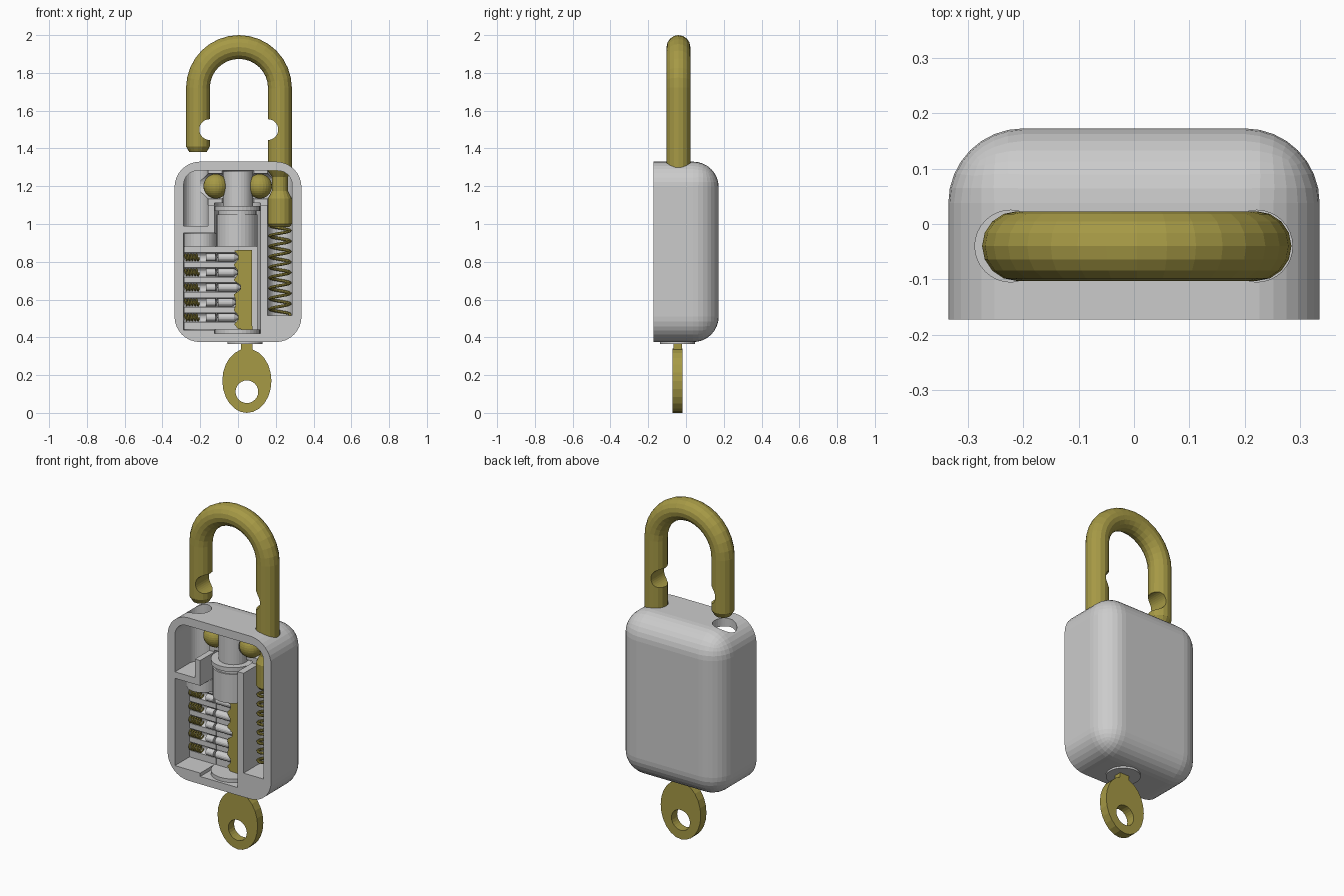
import bpy, bmesh, math
from mathutils import Matrix, Vector

if "Cube" in bpy.data.objects:
    bpy.data.objects.remove(bpy.data.objects["Cube"], do_unlink=True)

Y = -0.04          # plane of the mechanism
FRONT, BACK = -0.173, 0.173


def material(name, rgb):
    m = bpy.data.materials.new(name)
    m.use_nodes = True
    m.diffuse_color = (*rgb, 1)
    m.node_tree.nodes["Principled BSDF"].inputs["Base Color"].default_value = (*rgb, 1)
    return m


GREY = material("light grey", (0.6, 0.6, 0.6))
BRASS = material("brass", (0.38, 0.32, 0.06))


def add(name, bm, mat, smooth=False):
    bmesh.ops.recalc_face_normals(bm, faces=bm.faces)
    me = bpy.data.meshes.new(name)
    bm.to_mesh(me)
    bm.free()
    me.materials.append(mat)
    ob = bpy.data.objects.new(name, me)
    bpy.context.collection.objects.link(ob)
    return ob


def box(name, x, y, z, mat=GREY, bevel=0, pick=None):
    bm = bmesh.new()
    bmesh.ops.create_cube(bm, size=1)
    for v in bm.verts:
        v.co = [a + (c + 0.5) * (b - a) for c, (a, b) in zip(v.co, (x, y, z))]
    if bevel:
        edges = [e for e in bm.edges if pick(e)]
        bmesh.ops.bevel(bm, geom=edges, offset=bevel, segments=8, profile=0.5,
                        affect='EDGES', clamp_overlap=True)
    return add(name, bm, mat)


def cyl(name, r, lo, hi, centre, axis='Z', mat=GREY, sides=32, r2=None):
    """Cylinder from lo to hi along an axis; centre gives the other two coordinates."""
    bm = bmesh.new()
    bmesh.ops.create_cone(bm, cap_ends=True, segments=sides, radius1=r,
                          radius2=r if r2 is None else r2, depth=hi - lo)
    mid = (lo + hi) / 2
    a, b = centre
    pos, rot = {'Z': ((a, b, mid), Matrix()),
                'X': ((mid, a, b), Matrix.Rotation(math.pi / 2, 4, 'Y')),
                'Y': ((a, mid, b), Matrix.Rotation(-math.pi / 2, 4, 'X'))}[axis]
    bm.transform(Matrix.Translation(pos) @ rot)
    return add(name, bm, mat)


def ball(name, x, z, r, mat=BRASS):
    bm = bmesh.new()
    bmesh.ops.create_uvsphere(bm, u_segments=24, v_segments=16, radius=r)
    bm.transform(Matrix.Translation((x, Y, z)))
    return add(name, bm, mat)


def baked(ob):
    dg = bpy.context.evaluated_depsgraph_get()
    return bpy.data.meshes.new_from_object(ob.evaluated_get(dg))


def combine(ob, others, op='DIFFERENCE'):
    for c in others:
        mod = ob.modifiers.new("cut", 'BOOLEAN')
        mod.operation, mod.solver, mod.object = op, 'EXACT', c
        me = baked(ob)
        ob.modifiers.clear()
        ob.data = me
        bpy.data.objects.remove(c, do_unlink=True)
    return ob


def tube(name, pts, r, radii=None, res=6, mat=BRASS):
    cu = bpy.data.curves.new(name + " path", 'CURVE')
    cu.dimensions, cu.twist_mode = '3D', 'MINIMUM'
    cu.bevel_depth, cu.bevel_resolution, cu.use_fill_caps = r, res, True
    sp = cu.splines.new('POLY')
    sp.points.add(len(pts) - 1)
    for i, p in enumerate(pts):
        sp.points[i].co = (*p, 1)
        sp.points[i].radius = radii[i] if radii else 1
    tmp = bpy.data.objects.new(name + " path", cu)
    bpy.context.collection.objects.link(tmp)
    me = baked(tmp)
    bpy.data.objects.remove(tmp, do_unlink=True)
    me.materials.clear()
    me.materials.append(mat)
    for p in me.polygons:
        p.use_smooth = False
    ob = bpy.data.objects.new(name, me)
    bpy.context.collection.objects.link(ob)
    return ob


def spring(name, start, axis, length, turns, r, wire, res):
    n = int(turns * 14)
    pts = []
    for i in range(n + 1):
        a = 2 * math.pi * turns * i / n
        u, v, w = r * math.cos(a), r * math.sin(a), length * i / n
        pts.append(Vector(start) + Vector((u, v, w) if axis == 'Z' else (w, u, v)))
    return tube(name, pts, wire, res=res)


def plate(name, outline, y0, y1, mat):
    """Extrude an outline of (x, z) points between two depths."""
    bm = bmesh.new()
    face = bm.faces.new([bm.verts.new((x, y0, z)) for x, z in outline])
    ext = bmesh.ops.extrude_face_region(bm, geom=[face])
    bmesh.ops.translate(bm, vec=(0, y1 - y0, 0),
                        verts=[g for g in ext["geom"] if isinstance(g, bmesh.types.BMVert)])
    return add(name, bm, mat)


def along_y(e):
    return abs(e.verts[0].co.y - e.verts[1].co.y) > 0.01


# Case: round corners and back, open flat front
case = box("case", (-0.336, 0.336), (FRONT, BACK), (0.375, 1.33), bevel=0.135,
           pick=lambda e: any(v.co.y > 0 for v in e.verts))
open_y = (-0.3, Y)
combine(case, [
    box("top pocket", (-0.288, 0.287), open_y, (1.1, 1.282), bevel=0.075,
        pick=lambda e: along_y(e) and e.verts[0].co.z > 1.2),
    box("left slot", (-0.288, -0.158), open_y, (0.99, 1.2)),
    cyl("left bore", 0.065, 0.99, 1.5, (-0.223, Y)),
    box("right slot", (0.157, 0.287), open_y, (0.515, 1.2)),
    cyl("right bore", 0.065, 0.515, 1.5, (0.222, Y)),
    cyl("ball bore", 0.067, -0.2, 0.2, (Y, 1.2), 'X'),
    cyl("cam bore", 0.084, 1.05, 1.28, (0, Y)),
    box("plug slot", (-0.124, 0.118), open_y, (0.42, 1.11)),
    cyl("plug bore", 0.121, 0.42, 1.11, (-0.003, Y)),
    box("pin slot", (-0.288, -0.113), open_y, (0.44, 0.952)),
    cyl("pin bore", 0.0875, 0.44, 0.952, (-0.2005, Y)),
])

# Lock plug and pin tower, cut open in front of the key
pin_z = [0.505 + 0.0795 * i for i in range(5)]
tips = [0.0, -0.012, 0.012, -0.003, 0.0]


def opened(part):
    holes = [cyl("pin hole", 0.025, -0.3, 0.03, (Y, z), 'X', sides=20) for z in pin_z]
    front = box("front half", (-0.4, 0.4), (-0.3, Y), (0.3, 0.88))
    return combine(part, [front] + holes)


opened(cyl("lock_plug", 0.108, 0.43, 1.05, (-0.005, Y)))
opened(cyl("pin_tower", 0.086, 0.441, 0.95, (-0.2005, Y)))
cyl("plug_top_flange", 0.119, 1.07, 1.095, (-0.003, Y))
cyl("plug_neck", 0.1, 1.05, 1.07, (-0.003, Y))
cyl("plug_bottom_flange", 0.119, 0.421, 0.442, (-0.003, Y))
cyl("keyway_collar", 0.093, 0.364, 0.38, (0.037, -0.045))

# Cam scooped on both sides by the locking balls
ball_x = (-0.118, 0.115)
cam = cyl("locking_cam", 0.08, 1.09, 1.278, (0, Y))
combine(cam, [ball("scoop", x, 1.2, 0.068, GREY) for x in ball_x])
for side, x in zip(("right", "left"), ball_x):
    ball(side + "_locking_ball", x, 1.2, 0.065)

# Pins and their springs
for i, (z, tip) in enumerate(zip(pin_z, tips), 1):
    cyl(f"driver_pin_{i}", 0.02, -0.17, -0.12, (Y, z), 'X', sides=16)
    cyl(f"key_pin_{i}", 0.022, -0.107, tip - 0.02, (Y, z), 'X', sides=16)
    cyl(f"key_pin_tip_{i}", 0.022, tip - 0.02, tip, (Y, z), 'X', sides=16, r2=0.009)
    spring(f"pin_spring_{i}", (-0.283, Y, z), 'X', 0.075, 5, 0.016, 0.005, 1)
spring("shackle_spring", (0.222, Y, 0.522), 'Z', 0.47, 8.5, 0.053, 0.008, 2)

# Shackle with chamfered ends, a neck on the long leg and two ball notches
xl, xr, arc_z, R = -0.212, 0.222, 1.72, 0.217
profile = [(xl, 1.38, 0.72), (xl, 1.41, 1)]
for i in range(17):
    a = math.pi * (1 - i / 16)
    profile.append((0.005 + R * math.cos(a), arc_z + R * math.sin(a), 1))
profile += [(xr, 1.28, 1), (xr, 1.25, 0.68), (xr, 1.175, 0.68), (xr, 1.135, 1),
            (xr, 1.0, 1), (xr, 0.985, 0.8)]
shackle = tube("shackle", [(x, Y, z) for x, z, _ in profile], 0.063,
               [r for _, _, r in profile])
combine(shackle, [cyl("notch", 0.055, -0.3, 0.3, (x, 1.5), 'Y') for x in (-0.15, 0.158)])

# Key: oval bow with a hole, neck and notched blade
KX, K0, K1 = 0.047, -0.071, -0.018
bow = plate("key_bow", [(KX + 0.13 * math.cos(t), 0.17 + 0.17 * math.sin(t))
                        for t in (2 * math.pi * i / 24 for i in range(24))], K0, K1, BRASS)
combine(bow, [cyl("key hole", 0.06, -0.3, 0.3, (KX, 0.112), 'Y', sides=24)])
box("key_neck", (0.015, 0.077), (K0 + 0.004, K1 - 0.004), (0.33, 0.46), BRASS)
edge = [(0.075, 0.445), (0.0, 0.445)]
for z, tip in zip(pin_z, tips):
    edge += [(-0.02, z - 0.036), (tip, z - 0.012), (tip, z + 0.012), (-0.02, z + 0.036)]
plate("key_blade", edge + [(0.0, 0.862), (0.075, 0.862)], K0, K1, BRASS)
